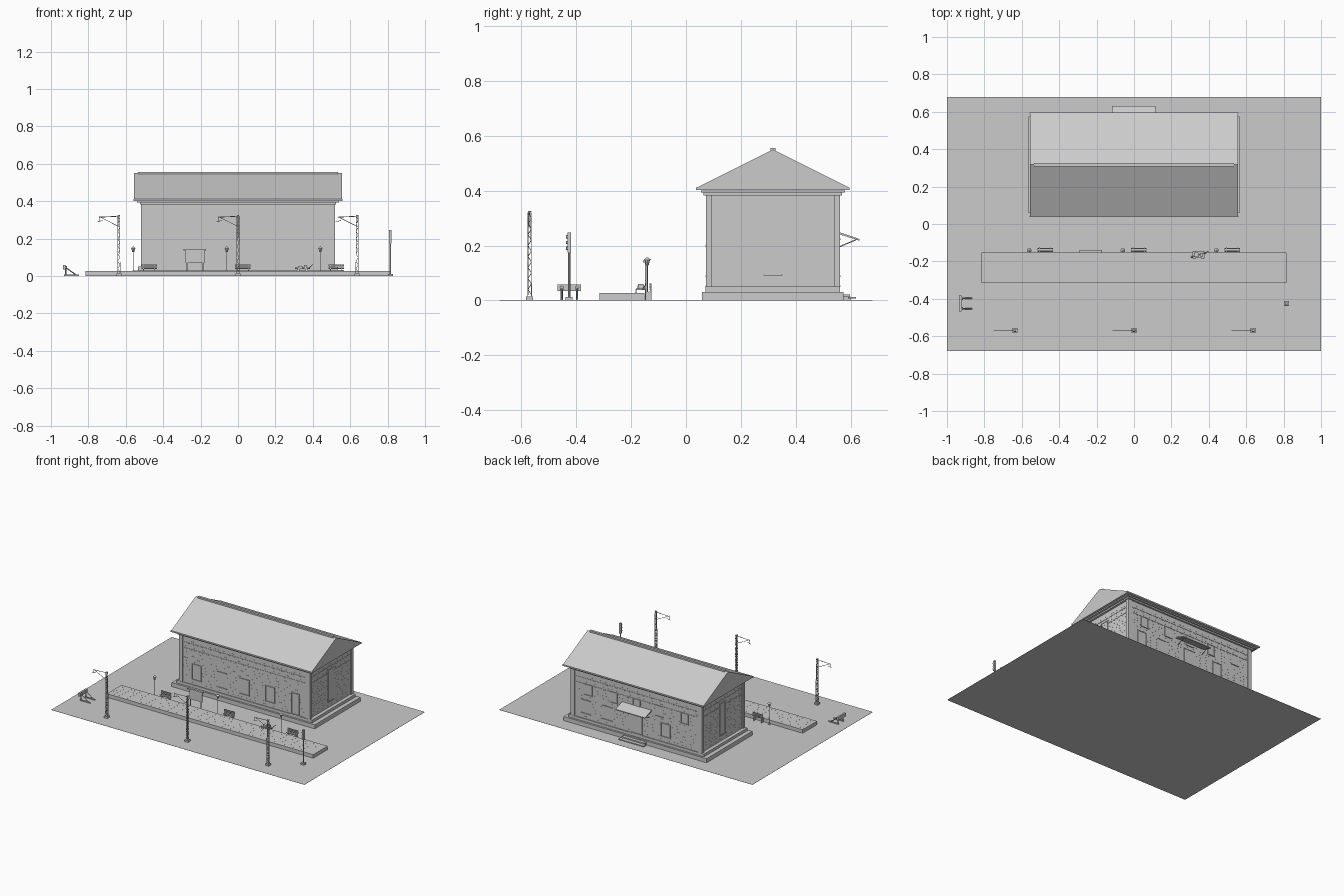
import bpy, bmesh, math, random
from mathutils import Vector, Matrix

random.seed(4)
cube = bpy.data.objects.get("Cube")
if cube:
    bpy.data.objects.remove(cube, do_unlink=True)

grey = bpy.data.materials.new("plain_grey")
grey.use_nodes = True
grey.diffuse_color = (0.6, 0.6, 0.6, 1)
grey.node_tree.nodes["Principled BSDF"].inputs["Base Color"].default_value = (0.6, 0.6, 0.6, 1)


class Part:
    """Collects simple solids into one named object."""
    def __init__(self, name):
        self.name, self.bm = name, bmesh.new()

    def box(self, x0, x1, y0, y1, z0, z1):
        m = Matrix.Translation(((x0 + x1) / 2, (y0 + y1) / 2, (z0 + z1) / 2))
        m = m @ Matrix.Diagonal((x1 - x0, y1 - y0, z1 - z0, 1))
        bmesh.ops.create_cube(self.bm, size=1, matrix=m)

    def block(self, x, y, z, w, d, h):
        self.box(x - w / 2, x + w / 2, y - d / 2, y + d / 2, z, z + h)

    def rod(self, a, b, r=0.002, r2=None, sides=6):
        a, b = Vector(a), Vector(b)
        turn = (b - a).to_track_quat('Z', 'Y').to_matrix().to_4x4()
        bmesh.ops.create_cone(self.bm, cap_ends=True, segments=sides, radius1=r,
                              radius2=r if r2 is None else r2, depth=(b - a).length,
                              matrix=Matrix.Translation((a + b) / 2) @ turn)

    def prism(self, profile, x0, x1):
        ends = [[self.bm.verts.new((x, y, z)) for y, z in profile] for x in (x0, x1)]
        self.bm.faces.new(ends[0])
        self.bm.faces.new(ends[1][::-1])
        for i in range(len(profile)):
            j = (i + 1) % len(profile)
            self.bm.faces.new((ends[0][j], ends[0][i], ends[1][i], ends[1][j]))

    def done(self):
        bmesh.ops.recalc_face_normals(self.bm, faces=self.bm.faces)
        mesh = bpy.data.meshes.new(self.name)
        self.bm.to_mesh(mesh)
        self.bm.free()
        mesh.materials.append(grey)
        bpy.context.collection.objects.link(bpy.data.objects.new(self.name, mesh))


# Ground slab and platform with paving seams
p = Part("ground")
p.box(-1, 1, -0.68, 0.68, 0, 0.001)
p.done()
p = Part("platform")
p.box(-0.815, 0.815, -0.315, -0.152, 0, 0.026)
p.done()
p = Part("paving_seams")
for row in range(5):
    x = -0.79 + random.random() * 0.05
    while x < 0.76:
        length = random.uniform(0.02, 0.05)
        p.block(x, -0.295 + row * 0.03, 0.026, length, 0.001, 0.0004)
        x += length + 0.03
p.done()

# House body, from plinth up to stepped cornice
CY = 0.317
p = Part("foundation")
p.block(0, CY, 0, 1.13, 0.516, 0.03)
p.block(0, CY, 0.03, 1.07, 0.49, 0.02)
p.done()
p = Part("walls")
p.block(0, CY, 0.05, 1.02, 0.48, 0.35)
p.done()
p = Part("corner_pilasters")
for sx in (-1, 1):
    for sy in (-1, 1):
        p.block(sx * 0.503, CY + sy * 0.233, 0.05, 0.03, 0.022, 0.335)
p.done()
p = Part("cornice")
for z, grow in ((0.296, 0.004), (0.336, 0.004)):
    p.block(0, CY, z, 1.02 + grow, 0.48 + grow, 0.003)
p.block(0, CY, 0.383, 1.05, 0.505, 0.01)
p.block(0, CY, 0.393, 1.08, 0.525, 0.008)
p.done()

# Solid gable roof with eave boards and ridge cap
p = Part("roof")
p.prism([(0.042, 0.402), (0.592, 0.402), (0.594, 0.412), (CY, 0.55), (0.04, 0.412)], -0.555, 0.555)
p.done()
p = Part("roof_trim")
for y in (0.04, 0.594):
    p.block(0, y, 0.402, 1.116, 0.006, 0.01)
p.block(0, CY, 0.543, 1.07, 0.018, 0.013)
p.done()

# Thin staggered brick joints on all four walls
p = Part("brick_joints")
for k in range(15):
    z = 0.065 + k * 0.0205
    for side in (-1, 1):
        t = -0.49 + random.random() * 0.05
        while t < 0.45:
            length = random.uniform(0.015, 0.04)
            p.block(t + length / 2, CY + side * 0.24, z, length, 0.0016, 0.001)
            t += length + 0.03
        t = -0.21
        while t < 0.18:
            length = random.uniform(0.02, 0.04)
            p.block(side * 0.51, CY + t + length / 2, z, 0.0016, length, 0.001)
            t += length + 0.025
p.done()


def opening(part, along, z0, z1, w, wall):
    """Framed panel with a sill; wall is (axis, sign)."""
    axis, s = wall
    pieces = [(along, z0, w, z1 - z0, 0.003),
              (along - w / 2, z0, 0.004, z1 - z0, 0.008),
              (along + w / 2, z0, 0.004, z1 - z0, 0.008),
              (along, z1, w + 0.008, 0.004, 0.01),
              (along, z0 - 0.004, w + 0.01, 0.004, 0.012)]
    for a, z, width, h, d in pieces:
        if axis == 'y':
            part.block(a, CY + s * 0.24, z, width, d, h)
        else:
            part.block(s * 0.51, a, z, d, width, h)


# Windows and doors
p = Part("windows")
for x in (-0.38, -0.18, 0, 0.2):
    opening(p, x, 0.09, 0.195, 0.07, ('y', -1))
for x in (-0.38, -0.18, 0, 0.18, 0.38):
    opening(p, x, 0.225, 0.295, 0.055, ('y', 1))
for x in (-0.23, 0.23, 0.4):
    opening(p, x, 0.09, 0.18, 0.07, ('y', 1))
for s in (-1, 1):
    opening(p, CY, 0.094, 0.315, 0.06, ('x', s))
p.done()
p = Part("doors")
opening(p, 0.4, 0.055, 0.2, 0.06, ('y', -1))
opening(p, 0, 0.055, 0.19, 0.09, ('y', 1))
p.done()

# Rear entrance canopy, braces and steps
p = Part("entrance_canopy")
p.prism([(0.555, 0.242), (0.632, 0.218), (0.632, 0.224), (0.555, 0.25)], -0.118, 0.115)
for x in (-0.1, 0.1):
    p.rod((x, 0.558, 0.195), (x, 0.622, 0.222))
p.done()
p = Part("entrance_steps")
p.box(-0.09, 0.09, 0.57, 0.598, 0.014, 0.022)
p.box(-0.1, 0.1, 0.59, 0.62, 0.006, 0.012)
p.box(-0.08, -0.07, 0.57, 0.6, 0, 0.014)
p.box(0.07, 0.08, 0.57, 0.6, 0, 0.014)
p.done()

# Slatted benches behind the platform
p = Part("benches")
for cx in (-0.475, 0.025, 0.525):
    for sx in (-0.03, 0.03):
        p.block(cx + sx, -0.139, 0, 0.005, 0.018, 0.03)
        p.block(cx + sx, -0.128, 0, 0.004, 0.003, 0.062)
    for i in range(3):
        p.block(cx, -0.147 + i * 0.007, 0.03, 0.084, 0.005, 0.003)
        p.block(cx, -0.131, 0.037 + i * 0.009, 0.084, 0.003, 0.006)
p.done()

# Lantern posts
p = Part("lamp_posts")
for x in (-0.56, -0.06, 0.44):
    y = -0.141
    p.rod((x, y, 0), (x, y, 0.012), 0.008, 0.005, 8)
    p.rod((x, y, 0), (x, y, 0.13), 0.002)
    p.rod((x, y, 0.128), (x, y, 0.148), 0.005, 0.01, 8)
    p.rod((x, y, 0.148), (x, y, 0.157), 0.013, 0.003, 8)
p.done()

# Notice board on two legs
p = Part("notice_board")
p.box(-0.28, -0.18, -0.149, -0.144, 0.07, 0.138)
p.box(-0.292, -0.17, -0.156, -0.14, 0.138, 0.145)
for x in (-0.272, -0.188):
    p.block(x, -0.147, 0, 0.005, 0.005, 0.075)
p.done()

# Luggage cart with wheels and load
p = Part("luggage_cart")
c = Vector((0.345, -0.165, 0))
p.rod(c + Vector((-0.04, -0.012, 0.041)), c + Vector((0.04, 0.012, 0.041)), 0.004, sides=4)
p.block(c.x, c.y, 0.038, 0.065, 0.034, 0.005)
p.block(c.x - 0.012, c.y, 0.043, 0.025, 0.024, 0.012)
p.block(c.x + 0.016, c.y, 0.043, 0.018, 0.02, 0.016)
for sx in (-0.022, 0.022):
    for sy in (-0.018, 0.018):
        w = c + Vector((sx, sy, 0.033))
        p.rod(w - Vector((0, 0.002, 0)), w + Vector((0, 0.002, 0)), 0.007, sides=10)
p.rod((0.378, -0.155, 0.042), (0.4, -0.145, 0.062))
p.done()

# Lattice masts with overhead wire arms
p = Part("wire_masts")
for x in (-0.637, 0, 0.637):
    y = -0.57
    p.block(x, y, 0, 0.026, 0.026, 0.014)
    for sx in (-1, 1):
        for sy in (-1, 1):
            p.rod((x + sx * 0.007, y + sy * 0.007, 0), (x + sx * 0.004, y + sy * 0.004, 0.325), 0.0016, sides=4)
    for i in range(15):
        z, s = 0.02 + i * 0.02, 1 if i % 2 else -1
        for o in (-0.006, 0.006):
            p.rod((x - s * 0.006, y + o, z), (x + s * 0.006, y + o, z + 0.02), 0.0012, sides=4)
            p.rod((x + o, y - s * 0.006, z), (x + o, y + s * 0.006, z + 0.02), 0.0012, sides=4)
    p.block(x, y, 0.322, 0.012, 0.012, 0.004)
    p.rod((x, y, 0.32), (x - 0.105, y, 0.315))
    p.rod((x, y, 0.265), (x - 0.095, y, 0.313), 0.0015)
    p.rod((x - 0.105, y, 0.32), (x - 0.105, y, 0.29), 0.0015)
    p.rod((x - 0.115, y, 0.29), (x - 0.085, y, 0.298), 0.0015)
p.done()

# Signal post with lamp head
p = Part("signal_post")
x, y = 0.815, -0.426
p.block(x, y, 0, 0.026, 0.026, 0.012)
p.rod((x, y, 0.01), (x, y, 0.18), 0.004, sides=8)
p.block(x, y, 0.175, 0.014, 0.014, 0.072)
for i in range(3):
    z = 0.19 + i * 0.021
    p.rod((x, y - 0.004, z), (x, y - 0.012, z), 0.006, sides=10)
p.done()

# Track-end buffer stop
p = Part("buffer_stop")
p.box(-0.935, -0.922, -0.468, -0.382, 0.034, 0.058)
for y in (-0.453, -0.397):
    p.box(-0.93, -0.85, y - 0.003, y + 0.003, 0.001, 0.008)
    p.rod((-0.922, y, 0.002), (-0.922, y, 0.045), 0.004, sides=4)
    p.rod((-0.92, y, 0.045), (-0.865, y, 0.006), 0.003, sides=4)
    p.rod((-0.935, y, 0.046), (-0.915, y, 0.046), 0.008, sides=8)
p.done()
